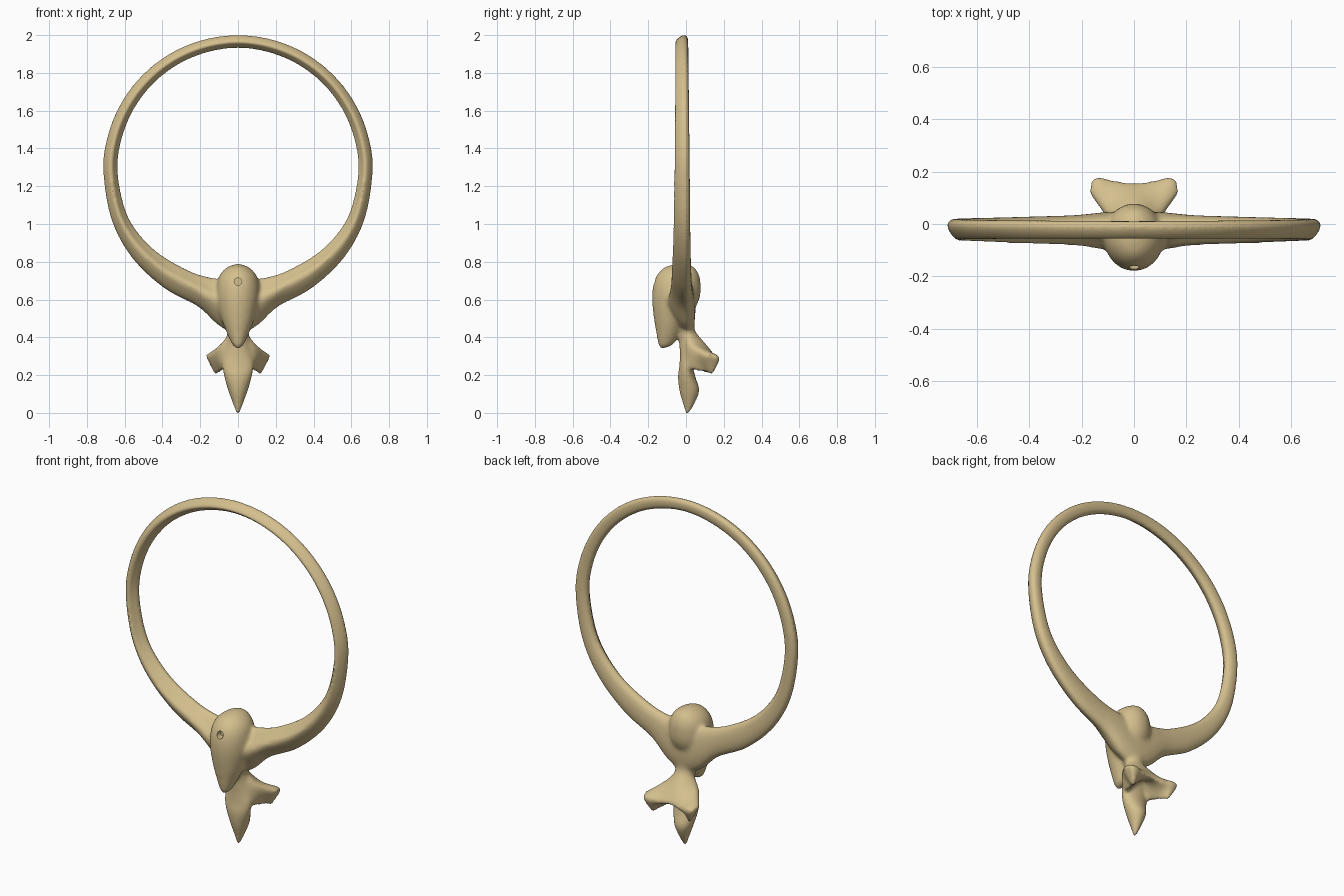
import bpy, bmesh, math
from mathutils import Vector

if "Cube" in bpy.data.objects:
    bpy.data.objects.remove(bpy.data.objects["Cube"])


def spline(pts, n, closed):
    """Catmull-Rom through pts with n steps per span."""
    out, m = [], len(pts)
    get = (lambda i: pts[i % m]) if closed else (lambda i: pts[max(0, min(m - 1, i))])
    for i in range(m if closed else m - 1):
        a, b, c, d = (Vector(get(i + k)) for k in (-1, 0, 1, 2))
        for j in range(n):
            t = j / n
            out.append(0.5 * (2 * b + (c - a) * t + (2 * a - 5 * b + 4 * c - d) * t * t
                              + (3 * b - a - 3 * c + d) * t ** 3))
    if not closed:
        out.append(Vector(pts[-1]))
    return out


def loft(bm, rings, closed=False):
    """Skin a list of equal-length point loops."""
    loops = [[bm.verts.new(p) for p in r] for r in rings]
    n, m = len(loops[0]), len(loops)
    faces = []
    for i in range(m if closed else m - 1):
        a, b = loops[i], loops[(i + 1) % m]
        faces += [bm.faces.new((a[j], a[(j + 1) % n], b[(j + 1) % n], b[j])) for j in range(n)]
    if not closed:
        faces += [bm.faces.new(loops[0]), bm.faces.new(loops[-1])]
    bmesh.ops.recalc_face_normals(bm, faces=faces)


def oval_stack(bm, levels):
    """Loft ovals given as (z, half width, front y, back y)."""
    rings = []
    for z, w, f, b in spline(levels, 5, False):
        w, r = max(w, 0.003), max((b - f) / 2, 0.003)
        rings.append([(w * math.cos(k * math.pi / 16), (f + b) / 2 + r * math.sin(k * math.pi / 16), z)
                      for k in range(32)])
    loft(bm, rings)


bm = bmesh.new()

# Hoop with swelling arms: inner x, z, outer x, z, front y, back y
half = [(0.13, 0.715, 0.10, 0.46, -0.098, 0.045),
        (0.25, 0.75, 0.21, 0.56, -0.083, 0.034),
        (0.41, 0.838, 0.39, 0.66, -0.075, 0.028),
        (0.53, 0.955, 0.56, 0.82, -0.07, 0.024),
        (0.60, 1.085, 0.67, 1.025, -0.066, 0.022)]
for deg in range(0, 90, 15):
    c, s = math.cos(math.radians(deg)), math.sin(math.radians(deg))
    half.append((0.637 * c, 1.285 + 0.645 * s, 0.713 * c, 1.285 + 0.715 * s,
                 -0.063 + 0.006 * s, 0.02 - 0.008 * s))
mirrored = [(-h[0], h[1], -h[2]) + h[3:] for h in reversed(half)]
stations = ([(0, 0.70, 0, 0.42, -0.10, 0.05)] + half
            + [(0, 1.932, 0, 2.0, -0.057, 0.011)] + mirrored)
section = spline([(0.46, 0), (0.82, 0.3), (1, 0.68), (0.88, 0.92), (0.55, 1),
                  (0.15, 0.9), (0, 0.62), (0.2, 0.3)], 4, True)
loft(bm, [[(ix + (ox - ix) * t, f + (b - f) * s, iz + (oz - iz) * t) for t, s in section]
          for ix, iz, ox, oz, f, b in spline(stations, 6, True)], True)

# Domed head tapering to a point at the lower front
oval_stack(bm, [(0.34, 0.008, -0.135, -0.12), (0.36, 0.03, -0.147, -0.07),
                (0.42, 0.058, -0.157, -0.03), (0.50, 0.088, -0.17, 0.015),
                (0.60, 0.113, -0.18, 0.07), (0.68, 0.112, -0.173, 0.078),
                (0.735, 0.094, -0.15, 0.067), (0.772, 0.055, -0.11, 0.04),
                (0.788, 0.01, -0.05, -0.01)])

# Neck and pointed lower blade
oval_stack(bm, [(0.56, 0.07, -0.04, 0.05), (0.45, 0.058, -0.042, 0.045),
                (0.38, 0.06, -0.037, 0.07), (0.31, 0.078, -0.033, 0.07),
                (0.25, 0.083, -0.035, 0.04), (0.19, 0.072, -0.042, 0.05),
                (0.12, 0.052, -0.035, 0.07), (0.05, 0.026, -0.016, 0.045),
                (-0.006, 0.006, 0.0, 0.012)])

# Flared rear fan, lofted from one wing tip to the other
centre = [(0, 0.0, 0.47), (0, 0.075, 0.40), (0, 0.15, 0.305), (0, 0.15, 0.28),
          (0, 0.07, 0.30), (0, 0.0, 0.29)]
middle = [(0.085, 0.01, 0.365), (0.085, 0.075, 0.355), (0.085, 0.16, 0.30), (0.08, 0.155, 0.265),
          (0.075, 0.085, 0.24), (0.075, 0.01, 0.24)]
outer = [(0.14, 0.075, 0.315), (0.14, 0.11, 0.325), (0.135, 0.177, 0.30), (0.12, 0.168, 0.26),
         (0.11, 0.13, 0.207), (0.11, 0.075, 0.25)]
tip = [(0.17, 0.115, 0.30), (0.172, 0.135, 0.305), (0.165, 0.168, 0.29), (0.145, 0.162, 0.25),
       (0.125, 0.135, 0.21), (0.14, 0.11, 0.255)]
wing = [centre, middle, outer, tip]
fan = [[(-x, y, z) for x, y, z in w] for w in reversed(wing[1:])] + wing
columns = [spline([w[k] for w in fan], 5, False) for k in range(6)]
loft(bm, [spline([c[i] for c in columns], 4, True) for i in range(len(columns[0]))])

mesh = bpy.data.meshes.new("hoop_pendant")
bm.to_mesh(mesh)
bm.free()
body = bpy.data.objects.new("hoop_pendant", mesh)
bpy.context.collection.objects.link(body)
bpy.context.view_layer.objects.active = body
body.select_set(True)

# Fuse the volumes
fuse = body.modifiers.new("fuse", "REMESH")
fuse.mode = "VOXEL"
fuse.voxel_size = 0.009
bpy.ops.object.modifier_apply(modifier="fuse")

# Blend the joints strongly, the hoop and tips only lightly
joint = body.vertex_groups.new(name="joints")
for v in body.data.vertices:
    z = v.co.z
    if 0.2 < z < 0.8 and abs(v.co.x) < 0.35:
        fade = min(1, (0.8 - z) / 0.06, (z - 0.2) / 0.12, (0.35 - abs(v.co.x)) / 0.12)
        joint.add([v.index], fade, "REPLACE")
for name, count, group in (("blend", 14, "joints"), ("polish", 3, "")):
    mod = body.modifiers.new(name, "SMOOTH")
    mod.factor, mod.iterations, mod.vertex_group = 0.5, count, group
    bpy.ops.object.modifier_apply(modifier=name)

# Small round hole in the head
bpy.ops.mesh.primitive_cylinder_add(vertices=24, radius=0.02, depth=0.12,
                                    location=(0, -0.195, 0.695), rotation=(math.pi / 2, 0, 0))
cutter = bpy.context.object
cutter.name = "hole_cutter"
cutter.hide_render = True
bpy.ops.object.select_all(action="DESELECT")
bpy.context.view_layer.objects.active = body
body.select_set(True)
cut = body.modifiers.new("hole", "BOOLEAN")
cut.operation, cut.object, cut.solver = "DIFFERENCE", cutter, "EXACT"
bpy.ops.object.modifier_apply(modifier="hole")
bpy.data.objects.remove(cutter)

mat = bpy.data.materials.new("tan bone")
mat.diffuse_color = (0.66, 0.52, 0.27, 1)
mat.use_nodes = True
mat.node_tree.nodes["Principled BSDF"].inputs["Base Color"].default_value = mat.diffuse_color
body.data.materials.clear()
body.data.materials.append(mat)
bpy.ops.object.shade_smooth_by_angle(angle=math.radians(40))
